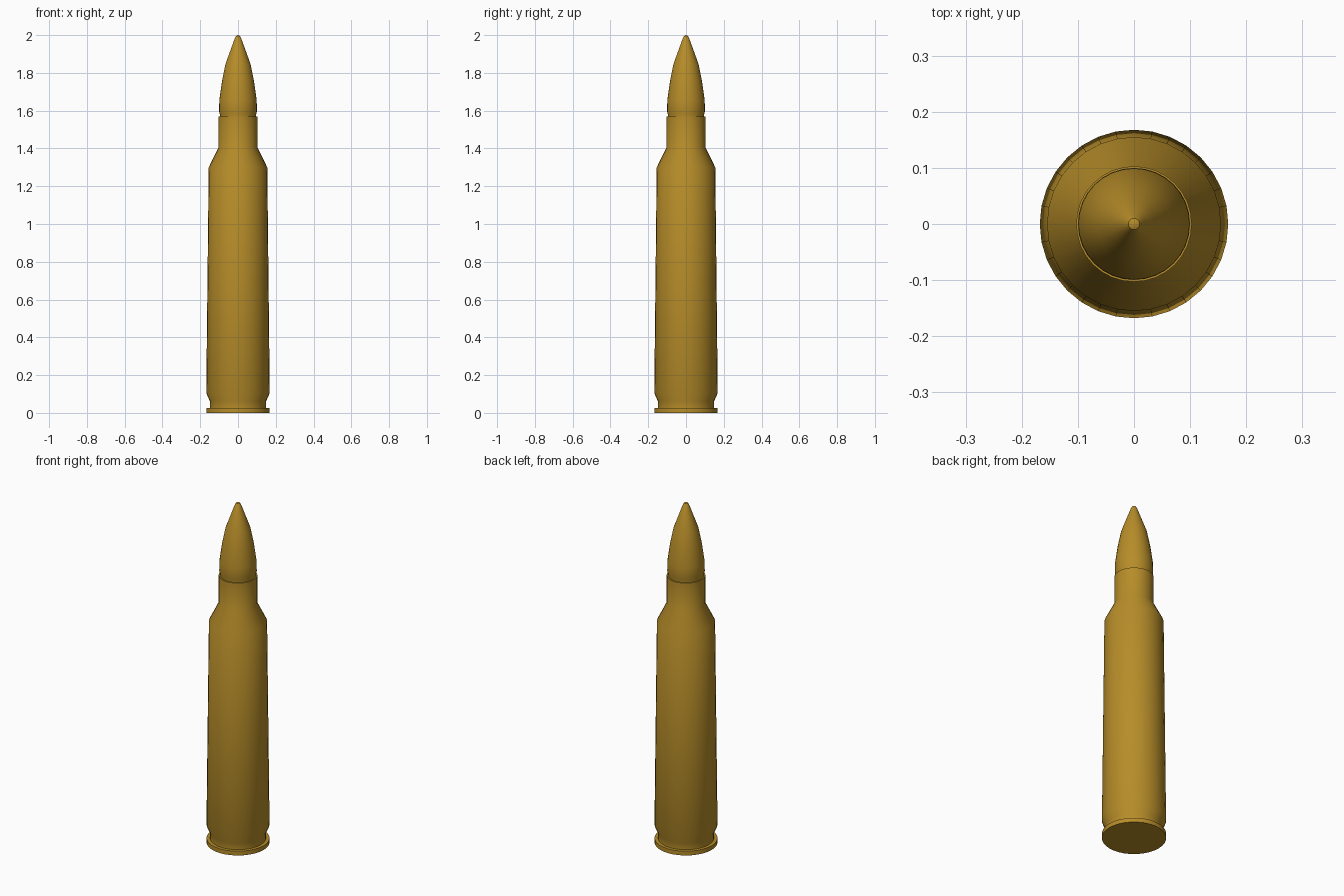
import bpy, bmesh, math

if "Cube" in bpy.data.objects:
    bpy.data.objects.remove(bpy.data.objects["Cube"])

SIDES = 32
brass = bpy.data.materials.new("brass")
brass.diffuse_color = (0.47, 0.265, 0.022, 1)
brass.use_nodes = True
brass.node_tree.nodes["Principled BSDF"].inputs["Base Color"].default_value = brass.diffuse_color


def lathe(name, profile):
    """Spin an (r, z) profile round z; r = 0 closes to a point."""
    bm = bmesh.new()
    rings = []
    for r, z in profile:
        if r == 0:
            rings.append([bm.verts.new((0, 0, z))] * SIDES)
        else:
            rings.append([bm.verts.new((r * math.cos(2 * math.pi * i / SIDES),
                                        r * math.sin(2 * math.pi * i / SIDES), z))
                          for i in range(SIDES)])
    for a, b in zip(rings, rings[1:]):
        for i in range(SIDES):
            j = (i + 1) % SIDES
            bm.faces.new(list(dict.fromkeys((a[i], a[j], b[j], b[i]))))
    bmesh.ops.recalc_face_normals(bm, faces=bm.faces)
    mesh = bpy.data.meshes.new(name)
    bm.to_mesh(mesh)
    bm.free()
    mesh.materials.append(brass)
    ob = bpy.data.objects.new(name, mesh)
    bpy.context.collection.objects.link(ob)
    bpy.ops.object.select_all(action='DESELECT')
    ob.select_set(True)
    bpy.context.view_layer.objects.active = ob
    bpy.ops.object.shade_smooth_by_angle(angle=math.radians(35))


# Case: base, rim, extraction groove, tapered body, shoulder, neck and lip
lathe("case", [(0, 0), (0.168, 0), (0.168, 0.025), (0.149, 0.025),
               (0.149, 0.062), (0.168, 0.105), (0.155, 1.30),
               (0.103, 1.405), (0.103, 1.57), (0.097, 1.57), (0, 1.56)])

# Pointed tip seated in the neck
lathe("tip", [(0, 1.562), (0.096, 1.562), (0.096, 1.58), (0.1, 1.595),
              (0.099, 1.655), (0.085, 1.755), (0.067, 1.845), (0.04, 1.92),
              (0.018, 1.98), (0.010, 1.995), (0, 2.0)])
